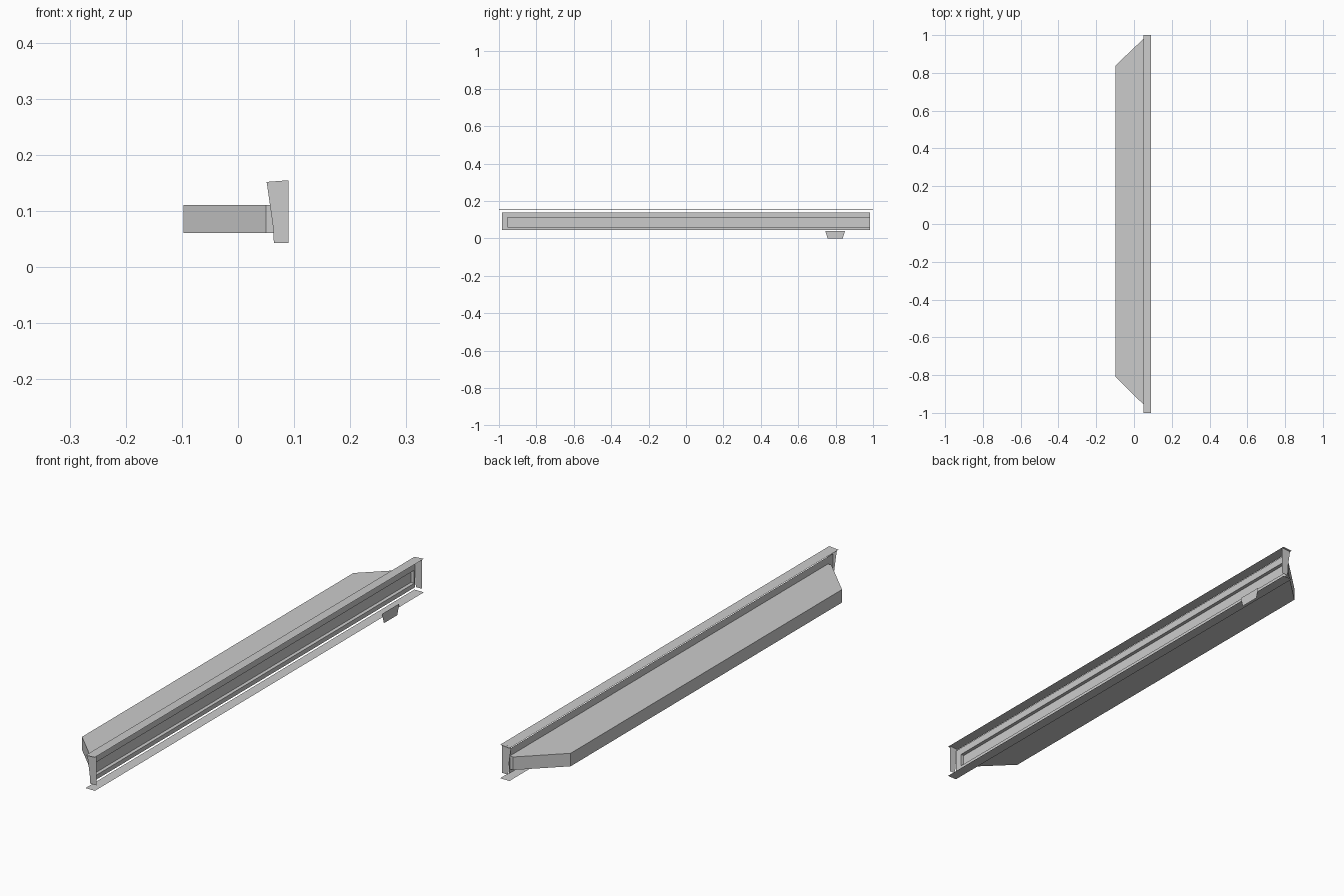
import bpy, bmesh

if "Cube" in bpy.data.objects:
    bpy.data.objects.remove(bpy.data.objects["Cube"])


def make(name, bm):
    bmesh.ops.remove_doubles(bm, verts=bm.verts, dist=1e-5)
    bmesh.ops.recalc_face_normals(bm, faces=bm.faces)
    me = bpy.data.meshes.new(name)
    bm.to_mesh(me)
    bm.free()
    ob = bpy.data.objects.new(name, me)
    bpy.context.collection.objects.link(ob)
    return ob


def sheet(name, pts):
    """Single flat polygon."""
    bm = bmesh.new()
    bm.faces.new([bm.verts.new(p) for p in pts])
    return make(name, bm)


# housing: tapered tray behind the wall plate, with a shallow recess at its mouth
Z0, Z1 = 0.061, 0.111
plan = [(0.064, -0.955), (0.05, -0.955), (-0.097, -0.81),
        (-0.097, 0.84), (0.05, 0.98), (0.064, 0.98)]
bm = bmesh.new()
low = [bm.verts.new((x, y, Z0)) for x, y in plan]
top = [bm.verts.new((x, y, Z1)) for x, y in plan]
for i in range(5):
    bm.faces.new((low[i], low[i + 1], top[i + 1], top[i]))
for ring in (low, top):
    bm.faces.new(ring[1:5])
    bm.faces.new((ring[0], ring[1], ring[4], ring[5]))
make("housing", bm)

# inner panel closing the recess
sheet("recess_panel", [(0.05, -0.955, Z0), (0.05, 0.98, Z0),
                       (0.05, 0.98, Z1), (0.05, -0.955, Z1)])

# wall plate: rectangular ring around the recess
bm = bmesh.new()
X = 0.064
outer = [(-0.985, 0.044), (0.985, 0.044), (0.985, 0.139), (-0.985, 0.139)]
inner = [(-0.955, Z0), (0.98, Z0), (0.98, Z1), (-0.955, Z1)]
vo = [bm.verts.new((X, y, z)) for y, z in outer]
vi = [bm.verts.new((X, y, z)) for y, z in inner]
for i in range(4):
    j = (i + 1) % 4
    bm.faces.new((vo[i], vo[j], vi[j], vi[i]))
make("wall_plate", bm)

# end plates with a hooked upper corner
profile = [(0.051, 0.152), (0.09, 0.155), (0.09, 0.043), (0.064, 0.043),
           (0.062, 0.075), (0.057, 0.111)]
for side, y in (("front", -0.99), ("back", 0.99)):
    sheet("end_plate_" + side, [(x, y, z) for x, z in profile])

# top strip and bottom flange, thin sheets over the full length
for name, za, zb in (("top_strip", 0.152, 0.155), ("bottom_flange", 0.026, 0.026)):
    sheet(name, [(0.051, -1, za), (0.091, -1, zb), (0.091, 1, zb), (0.051, 1, za)])

# hanging tab
sheet("tab", [(0.0912, 0.745, 0.04), (0.0912, 0.757, 0),
              (0.0912, 0.838, 0), (0.0912, 0.85, 0.04)])
